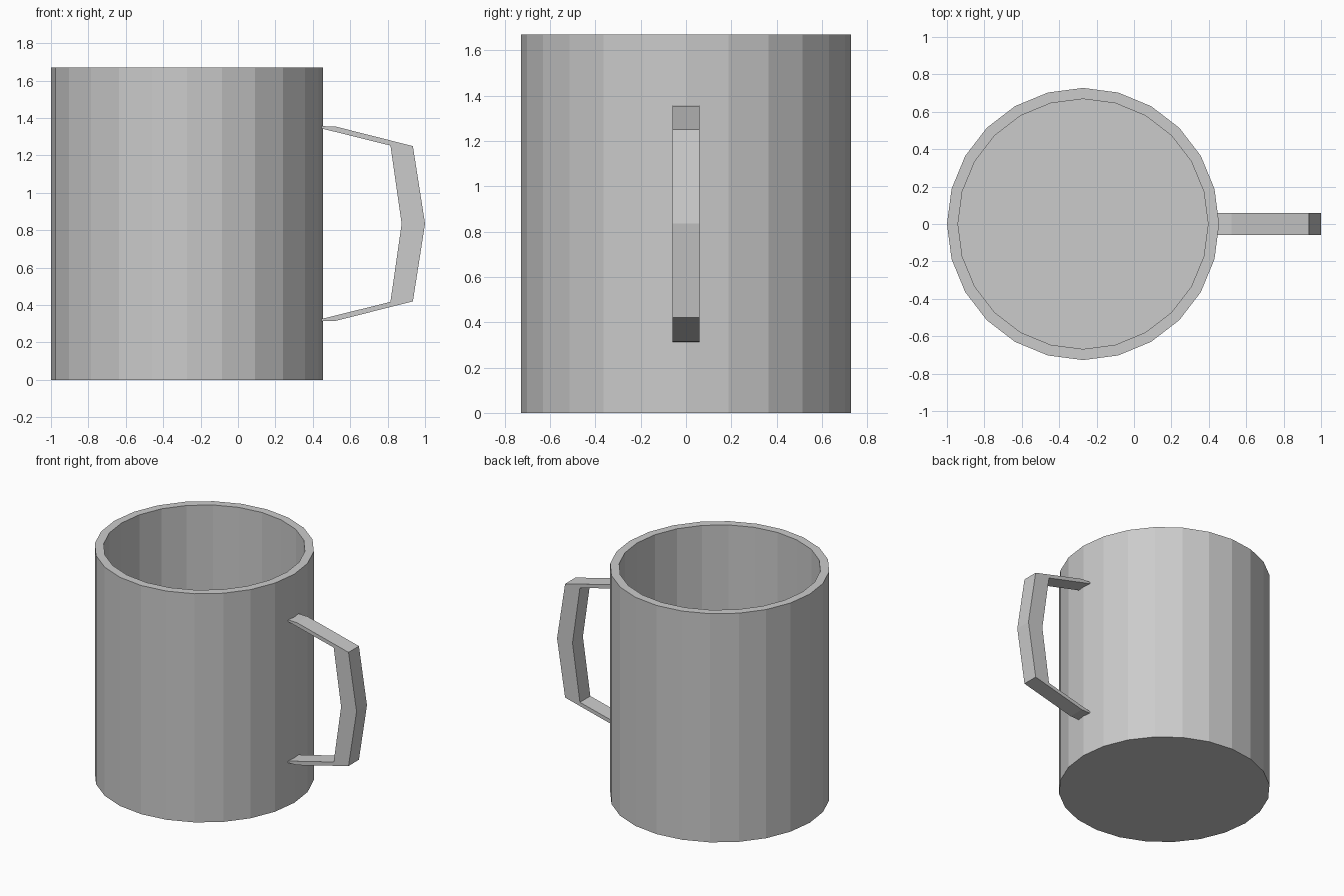
import bpy, bmesh
from mathutils import Vector, Matrix

if "Cube" in bpy.data.objects:
    bpy.data.objects.remove(bpy.data.objects["Cube"])

HEIGHT, RADIUS, WALL, CUP_X = 1.67, 0.7275, 0.059, -0.2725
MID_Z = HEIGHT / 2

grey = bpy.data.materials.new("plain grey")
grey.diffuse_color = (0.6, 0.6, 0.6, 1)
grey.use_nodes = True
grey.node_tree.nodes["Principled BSDF"].inputs["Base Color"].default_value = grey.diffuse_color


def make_object(name, bm):
    bmesh.ops.recalc_face_normals(bm, faces=bm.faces)
    mesh = bpy.data.meshes.new(name)
    bm.to_mesh(mesh)
    bm.free()
    mesh.materials.append(grey)
    obj = bpy.data.objects.new(name, mesh)
    bpy.context.collection.objects.link(obj)
    return obj


# Cup: 24-sided cylinder, hollowed by insetting the top and pushing it down
bm = bmesh.new()
bmesh.ops.create_cone(bm, cap_ends=True, segments=24, radius1=RADIUS,
                      radius2=RADIUS, depth=HEIGHT,
                      matrix=Matrix.Translation((CUP_X, 0, MID_Z)))
bm.normal_update()
top = max(bm.faces, key=lambda f: f.calc_center_median().z)
bmesh.ops.inset_region(bm, faces=[top], thickness=WALL)
hollow = bmesh.ops.extrude_face_region(bm, geom=[top])["geom"]
if top.is_valid:
    bmesh.ops.delete(bm, geom=[top], context="FACES_ONLY")
bmesh.ops.translate(bm, vec=Vector((0, 0, WALL - HEIGHT)),
                    verts=[g for g in hollow if isinstance(g, bmesh.types.BMVert)])
make_object("cup", bm)

# Handle: upper half as (x, height above the middle), mirrored to the lower half
outer = [(0.425, 0.522), (0.52, 0.52), (0.935, 0.415), (1.0, 0)]
inner = [(0.425, 0.514), (0.50, 0.496), (0.815, 0.418), (0.875, 0)]


def full(half):
    return half + [(x, -z) for x, z in reversed(half[:-1])]


bm = bmesh.new()
rings = []
for (xo, zo), (xi, zi) in zip(full(outer), full(inner)):
    corners = [(xo, -0.06, zo), (xo, 0.06, zo), (xi, 0.06, zi), (xi, -0.06, zi)]
    rings.append([bm.verts.new((x, y, z + MID_Z)) for x, y, z in corners])
for a, b in zip(rings, rings[1:]):
    for i in range(4):
        j = (i + 1) % 4
        bm.faces.new((a[i], a[j], b[j], b[i]))
bm.faces.new(rings[0])
bm.faces.new(rings[-1][::-1])
make_object("handle", bm)
